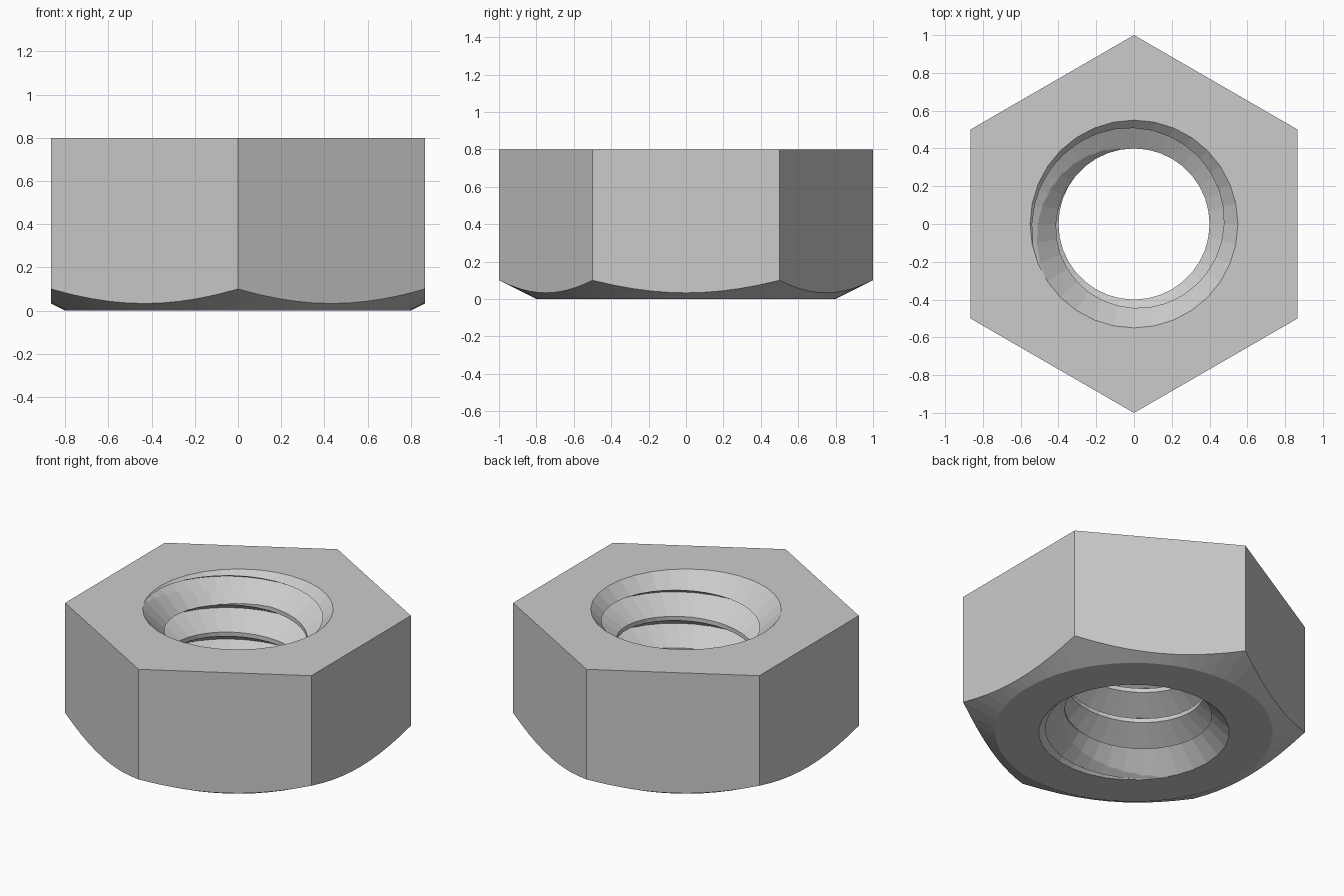
import bpy, bmesh, math

cube = bpy.data.objects.get("Cube")
if cube:
    bpy.data.objects.remove(cube, do_unlink=True)

HEIGHT, MAJOR, MINOR, PITCH = 0.8, 0.55, 0.4, 0.2
FLANK = (MAJOR - MINOR) * math.tan(math.radians(30))
STEPS = 36  # thread segments per turn

steel = bpy.data.materials.new("light_grey_steel")
steel.use_nodes = True
grey = (0.6, 0.6, 0.6, 1)
steel.diffuse_color = grey
steel.node_tree.nodes["Principled BSDF"].inputs["Base Color"].default_value = grey


def finish(name, bm):
    bmesh.ops.recalc_face_normals(bm, faces=bm.faces)
    mesh = bpy.data.meshes.new(name)
    bm.to_mesh(mesh)
    bm.free()
    mesh.materials.append(steel)
    obj = bpy.data.objects.new(name, mesh)
    bpy.context.collection.objects.link(obj)
    return obj


def frustum(name, sides, r0, z0, r1, z1):
    """Closed solid between two rings, with a corner on +y."""
    bm = bmesh.new()
    rings = []
    for r, z in ((r0, z0), (r1, z1)):
        angles = [math.pi / 2 + math.tau * i / sides for i in range(sides)]
        rings.append([bm.verts.new((r * math.cos(a), r * math.sin(a), z)) for a in angles])
        bm.faces.new(rings[-1])
    low, high = rings
    for i in range(sides):
        j = (i + 1) % sides
        bm.faces.new((low[i], low[j], high[j], high[i]))
    return finish(name, bm)


def thread_tap():
    """Right-handed V-thread solid, longer than the nut at both ends."""
    bm = bmesh.new()
    turns = 8
    start = HEIGHT - 6 * PITCH

    def helix(radius, rise, count):
        points = []
        for i in range(count):
            a = math.radians(210) + math.tau * i / STEPS
            z = start + rise + PITCH * i / STEPS
            points.append(bm.verts.new((radius * math.cos(a), radius * math.sin(a), z)))
        return points

    count = STEPS * turns + 1
    root = helix(MAJOR, 0, count + STEPS)
    lower = helix(MINOR, FLANK, count)
    upper = helix(MINOR, PITCH - FLANK, count)
    strips = ((root, lower), (lower, upper), (upper, root[STEPS:]))
    for a, b in strips:
        for i in range(count - 1):
            bm.faces.new((a[i], a[i + 1], b[i + 1], b[i]))
    # Close both ends with fans
    bottom = bm.verts.new((0, 0, start - 1))
    top = bm.verts.new((0, 0, HEIGHT + 2))
    for e in [e for e in bm.edges if e.is_boundary]:
        low_end = sum(v.co.z for v in e.verts) / 2 < HEIGHT / 2
        bm.faces.new((e.verts[0], e.verts[1], bottom if low_end else top))
    return finish("thread_cutter", bm)


def cut(body, tool, operation):
    mod = body.modifiers.new(tool.name, 'BOOLEAN')
    mod.object, mod.operation, mod.solver = tool, operation, 'EXACT'
    tool.hide_render = True
    bpy.context.view_layer.objects.active = body
    bpy.ops.object.modifier_apply(modifier=mod.name)
    bpy.data.objects.remove(tool, do_unlink=True)


# Hexagonal body with a conical chamfer on the underside
nut = frustum("hex_nut", 6, 1, -0.1, 1, HEIGHT)
cut(nut, frustum("chamfer_cutter", 60, 0.8, 0, 2.8, 1), 'INTERSECT')

# Threaded bore
cut(nut, thread_tap(), 'DIFFERENCE')

# 45 degree countersinks at both mouths of the bore
for name, face, out in (("top_countersink", HEIGHT, 1), ("bottom_countersink", 0, -1)):
    tool = frustum(name, 32, MAJOR + 0.1, face + 0.1 * out, MAJOR - 0.25, face - 0.25 * out)
    cut(nut, tool, 'DIFFERENCE')
